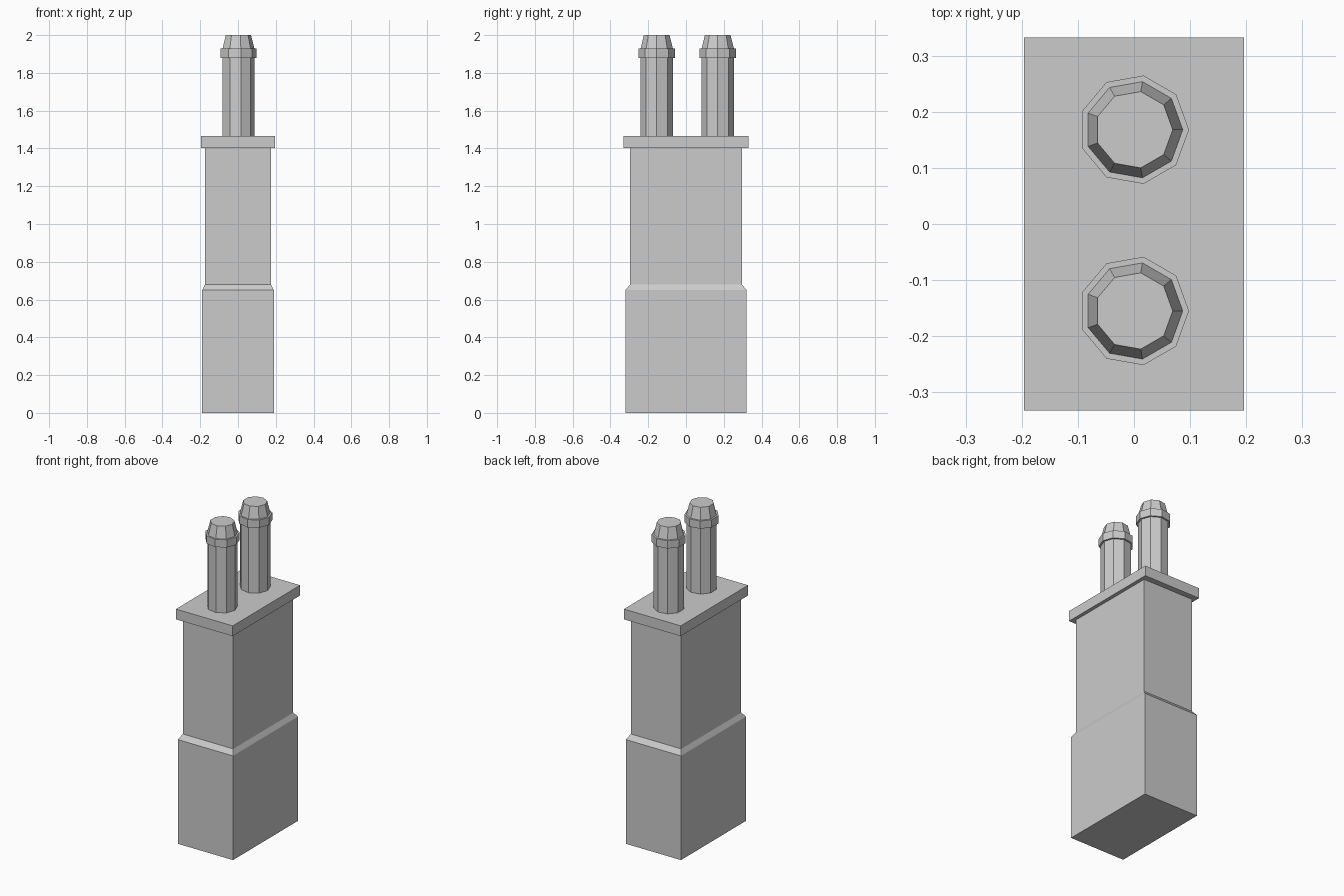
import bpy, bmesh
from math import cos, sin, tau

if "Cube" in bpy.data.objects:
    bpy.data.objects.remove(bpy.data.objects["Cube"])


def loft(name, rings):
    """Closed solid through a stack of matching vertex rings."""
    bm = bmesh.new()
    loops = [[bm.verts.new(p) for p in ring] for ring in rings]
    n = len(loops[0])
    for a, b in zip(loops, loops[1:]):
        for i in range(n):
            j = (i + 1) % n
            bm.faces.new((a[i], a[j], b[j], b[i]))
    bm.faces.new(loops[0][::-1])
    bm.faces.new(loops[-1])
    bmesh.ops.recalc_face_normals(bm, faces=bm.faces)
    mesh = bpy.data.meshes.new(name)
    bm.to_mesh(mesh)
    bm.free()
    obj = bpy.data.objects.new(name, mesh)
    bpy.context.collection.objects.link(obj)
    return obj


def rect(hx, hy, z):
    return [(-hx, -hy, z), (hx, -hy, z), (hx, hy, z), (-hx, hy, z)]


def ring(r, y, z, sides=9):
    return [(r * cos(tau * i / sides), y + r * sin(tau * i / sides), z)
            for i in range(sides)]


# Stack with a sloped shoulder above the wider base
loft("chimney_stack", [rect(0.19, 0.321, 0), rect(0.19, 0.321, 0.65),
                       rect(0.174, 0.296, 0.68), rect(0.174, 0.296, 1.403)])

# Overhanging slab on top
loft("chimney_cap", [rect(0.196, 0.332, 1.403), rect(0.196, 0.332, 1.467)])

# Two nine-sided pots: shaft, collar, tapered tip
pot_profile = [(0.087, 1.467), (0.087, 1.88), (0.098, 1.88),
               (0.098, 1.928), (0.087, 1.928), (0.069, 2.0)]
for name, y in (("front_pot", -0.155), ("back_pot", 0.168)):
    loft(name, [ring(r, y, z) for r, z in pot_profile])
